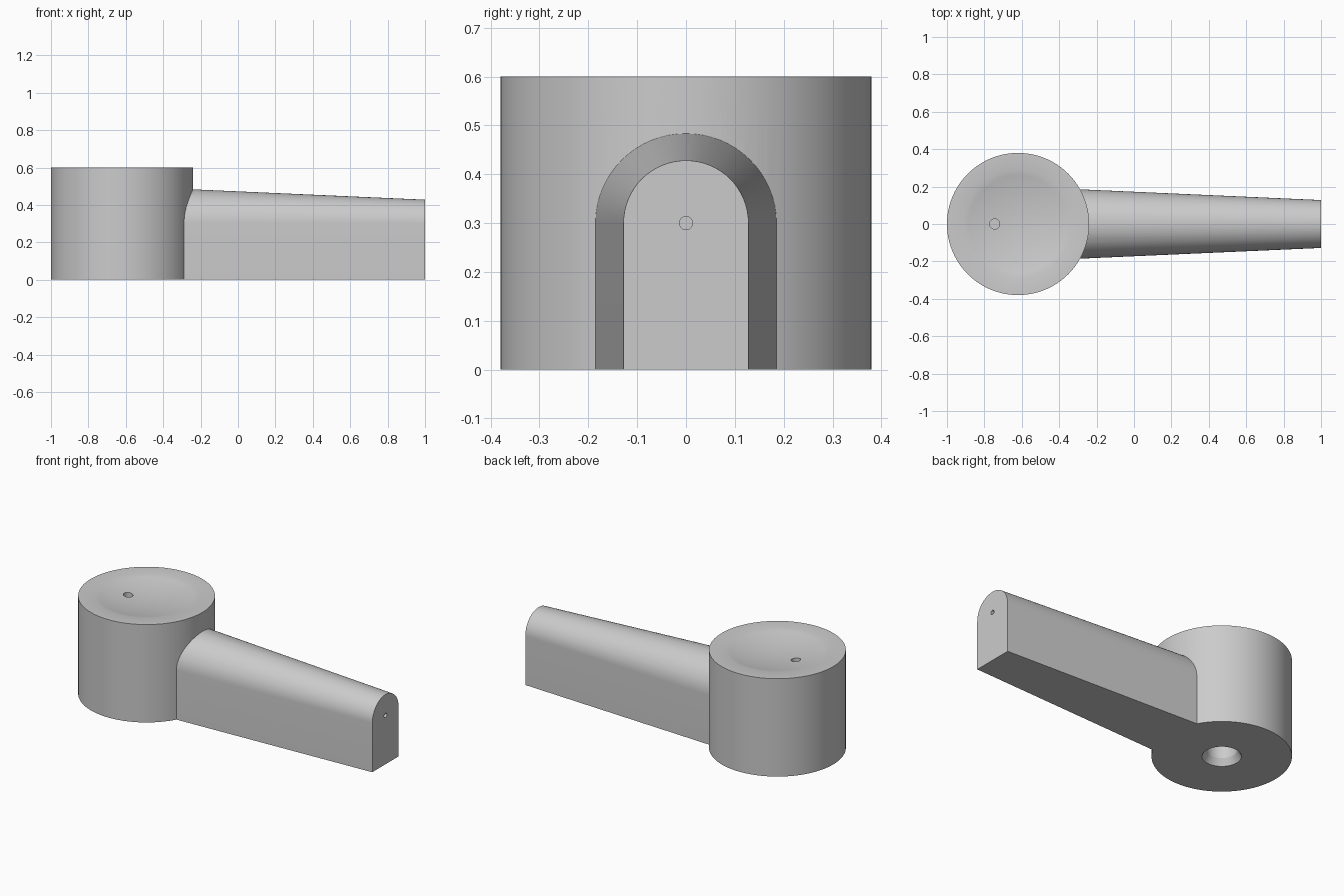
import bpy, bmesh
from math import pi, sin, cos, radians

cube = bpy.data.objects.get("Cube")
if cube:
    bpy.data.objects.remove(cube, do_unlink=True)

BOWL_X, BOWL_R, BOWL_H = -0.62, 0.38, 0.6
DISH_R, DISH_D = 0.29, 0.035

grey = bpy.data.materials.new("plain grey")
grey.use_nodes = True
colour = (0.6, 0.6, 0.6, 1)
grey.diffuse_color = colour
grey.node_tree.nodes["Principled BSDF"].inputs["Base Color"].default_value = colour


def finish(name, bm):
    bmesh.ops.recalc_face_normals(bm, faces=bm.faces)
    mesh = bpy.data.meshes.new(name)
    bm.to_mesh(mesh)
    bm.free()
    mesh.materials.append(grey)
    obj = bpy.data.objects.new(name, mesh)
    bpy.context.collection.objects.link(obj)
    return obj


def lathe(name, profile, x, steps=96):
    """Spin an (r, z) profile that starts and ends on the axis."""
    bm = bmesh.new()
    verts = [bm.verts.new((r, 0, z)) for r, z in profile]
    edges = [bm.edges.new(pair) for pair in zip(verts, verts[1:])]
    bmesh.ops.spin(bm, geom=verts + edges, axis=(0, 0, 1), cent=(0, 0, 0),
                   angle=2 * pi, steps=steps, use_duplicate=False)
    bmesh.ops.remove_doubles(bm, verts=bm.verts, dist=0.0002)
    bmesh.ops.translate(bm, verts=bm.verts, vec=(x, 0, 0))
    return finish(name, bm)


def arch(bm, x, r, steps=32):
    """Round-topped section standing on the ground."""
    pts = [(-r, 0)] + [(-r * cos(pi * i / steps), 0.3 + r * sin(pi * i / steps))
                       for i in range(steps + 1)] + [(r, 0)]
    return [bm.verts.new((x, y, z)) for y, z in pts]


def combine(target, tool, operation):
    mod = target.modifiers.new(operation.title(), 'BOOLEAN')
    mod.operation, mod.solver, mod.object = operation, 'EXACT', tool
    bpy.ops.object.select_all(action='DESELECT')
    bpy.context.view_layer.objects.active = target
    target.select_set(True)
    bpy.ops.object.modifier_apply(modifier=mod.name)
    bpy.data.objects.remove(tool, do_unlink=True)


# Round head with a shallow dish on top and a socket underneath
dish = [(DISH_R * i / 10, BOWL_H - DISH_D * (1 - (i / 10) ** 2)) for i in range(11)]
body = dish + [(BOWL_R, BOWL_H), (BOWL_R, 0), (0.107, 0), (0.085, 0.04),
               (0.085, 0.3), (0, 0.3)]
head = lathe("head_and_handle", body, BOWL_X)

# Tapered handle, its inner end buried in the head
bm = bmesh.new()
inner, outer = arch(bm, -0.45, 0.1925), arch(bm, 1, 0.128)
bm.faces.new(inner)
bm.faces.new(outer)
for i in range(len(inner)):
    j = (i + 1) % len(inner)
    bm.faces.new((inner[i], inner[j], outer[j], outer[i]))
combine(head, finish("handle", bm), 'UNION')

# Small drilled holes in the dish and in the handle's end
pin = lathe("dish_hole", [(0, 0.45), (0.027, 0.45), (0.027, 0.7), (0, 0.7)], -0.745, 24)
combine(head, pin, 'DIFFERENCE')
pin = lathe("end_hole", [(0, -0.1), (0.0135, -0.1), (0.0135, 0.1), (0, 0.1)], 0, 24)
pin.rotation_euler = (0, radians(90), 0)
pin.location = (1, 0, 0.3)
bpy.context.view_layer.update()
combine(head, pin, 'DIFFERENCE')

bpy.ops.object.select_all(action='DESELECT')
head.select_set(True)
bpy.context.view_layer.objects.active = head
bpy.ops.object.shade_smooth_by_angle(angle=radians(20))
